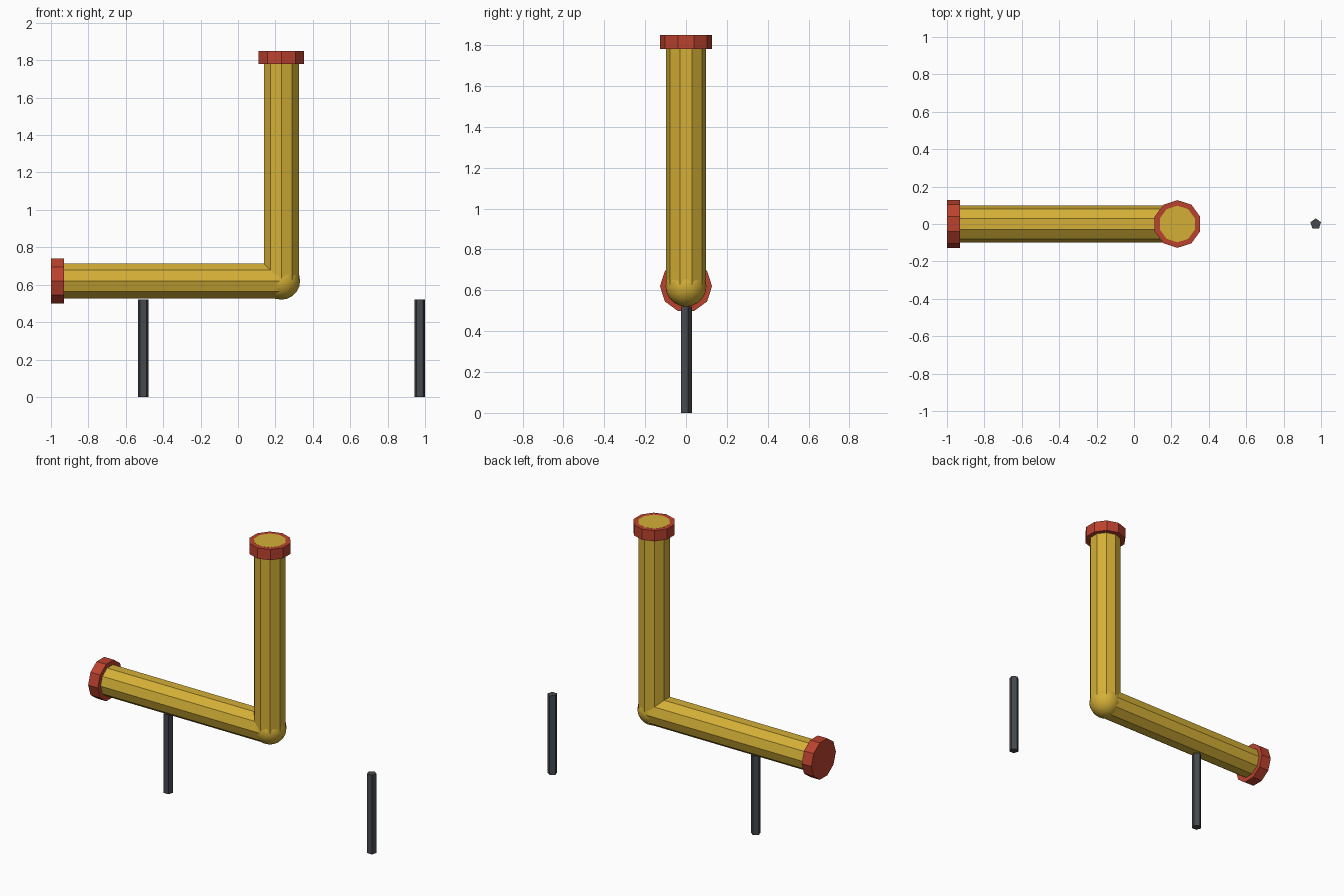
import bpy
import math

if "Cube" in bpy.data.objects:
    bpy.data.objects.remove(bpy.data.objects["Cube"])


def material(name, rgb):
    m = bpy.data.materials.new(name)
    m.diffuse_color = (*rgb, 1.0)
    m.use_nodes = True
    m.node_tree.nodes["Principled BSDF"].inputs["Base Color"].default_value = m.diffuse_color
    return m


YELLOW = material("pipe yellow", (0.658, 0.429, 0.038))
RED = material("flange red", (0.50, 0.055, 0.028))
GREY = material("post grey", (0.060, 0.066, 0.075))

BEND_X, BEND_Z = 0.232, 0.62   # where the two pipes meet
TOP, LEFT = 1.85, -1.0         # open ends of the pipes


def tube(name, sides, radius, start, end, mat, axis="Z"):
    """Flat-faced cylinder between start and end along Z or X."""
    centre = [(a + b) / 2 for a, b in zip(start, end)]
    length = math.dist(start, end)
    turn = (0, math.pi / 2, 0) if axis == "X" else (0, 0, 0)
    bpy.ops.mesh.primitive_cylinder_add(
        vertices=sides, radius=radius, depth=length, location=centre, rotation=turn)
    ob = bpy.context.object
    ob.name = name
    ob.data.materials.append(mat)
    return ob


# Pipes; the upright one shows its disc just proud of the flange
tube("upright_pipe", 10, 0.098, (BEND_X, 0, BEND_Z), (BEND_X, 0, TOP + 0.0006), YELLOW)
tube("level_pipe", 10, 0.098, (LEFT + 0.0006, 0, BEND_Z), (BEND_X, 0, BEND_Z), YELLOW, "X")

# End flanges
tube("top_flange", 10, 0.1275, (BEND_X, 0, TOP - 0.07), (BEND_X, 0, TOP), RED)
tube("left_flange", 10, 0.1275, (LEFT, 0, BEND_Z), (LEFT + 0.07, 0, BEND_Z), RED, "X")

# Rounded elbow
bpy.ops.mesh.primitive_uv_sphere_add(
    segments=16, ring_count=10, radius=0.1, location=(BEND_X, 0, BEND_Z))
elbow = bpy.context.object
elbow.name = "elbow_ball"
elbow.data.materials.append(YELLOW)
bpy.ops.object.shade_smooth()

# Support posts
for name, x in (("left_post", -0.507), ("right_post", 0.9715)):
    tube(name, 5, 0.03, (x, 0, 0), (x, 0, 0.52), GREY)
